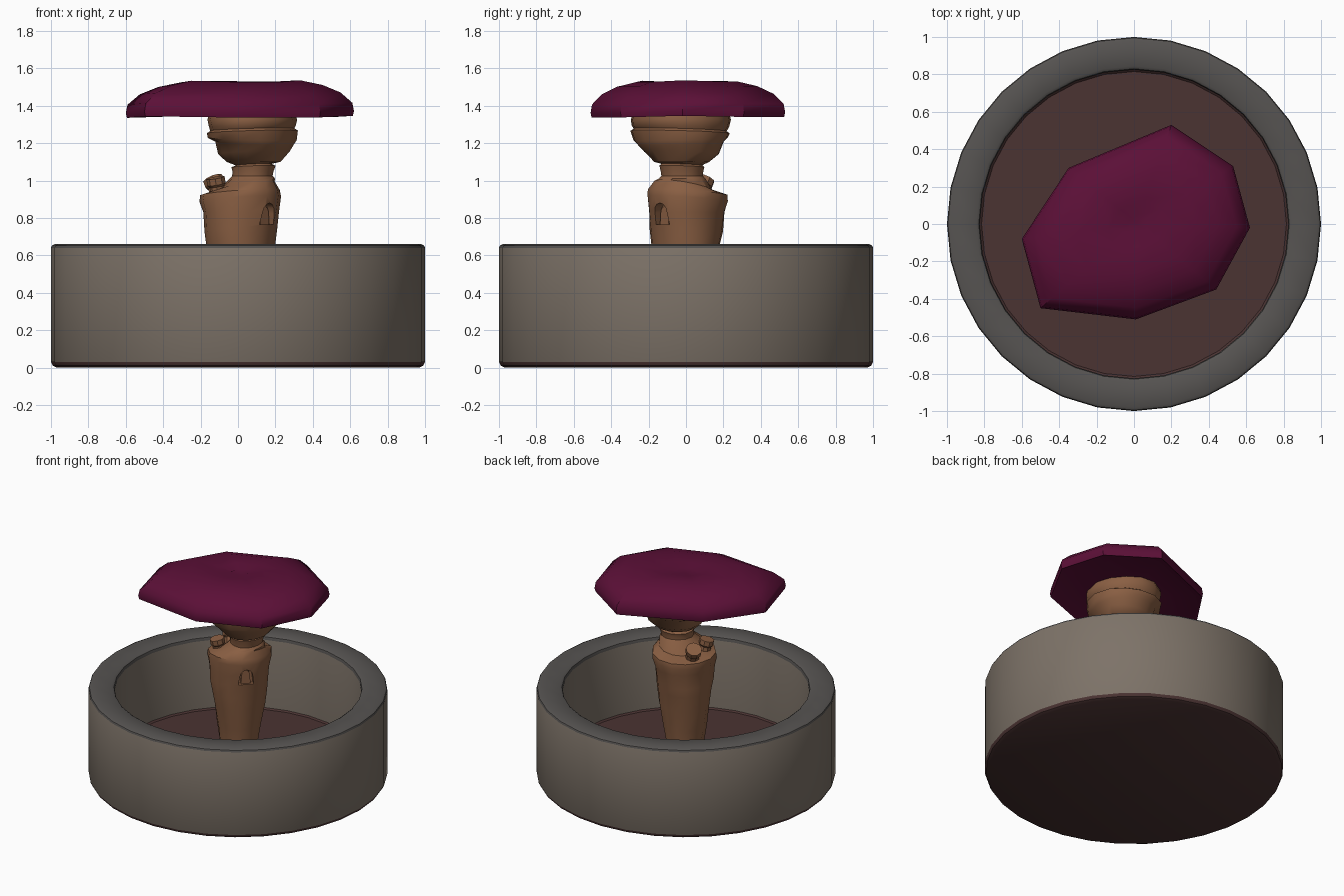
import bpy, bmesh, math
from mathutils import Vector

if "Cube" in bpy.data.objects:
    bpy.data.objects.remove(bpy.data.objects["Cube"])

def mat(name, rgb):
    m = bpy.data.materials.new(name)
    m.diffuse_color = (*rgb, 1)
    m.use_nodes = True
    m.node_tree.nodes["Principled BSDF"].inputs["Base Color"].default_value = m.diffuse_color
    return m

STONE = mat("stone_grey", (0.205, 0.170, 0.138))
RIM = mat("dark_rim_grey", (0.093, 0.087, 0.083))
SOIL = mat("soil_brown", (0.069, 0.033, 0.032))
WOOD = mat("stem_brown", (0.255, 0.115, 0.056))
CAP = mat("cap_purple", (0.105, 0.005, 0.038))

def loft(name, rings, mats, bands=None, angle=35):
    """Skin a list of closed point rings, capping both ends; bands = material per band."""
    bm = bmesh.new()
    loops = [[bm.verts.new(p) for p in r] for r in rings]
    n = len(loops[0])
    for k in range(len(loops) - 1):
        for i in range(n):
            j = (i + 1) % n
            f = bm.faces.new((loops[k][i], loops[k][j], loops[k + 1][j], loops[k + 1][i]))
            f.material_index = bands[k] if bands else 0
    for lp, b in ((loops[0], 0), (loops[-1], -1)):
        f = bm.faces.new(lp)
        f.material_index = bands[b] if bands else 0
    bmesh.ops.recalc_face_normals(bm, faces=bm.faces)
    me = bpy.data.meshes.new(name)
    bm.to_mesh(me)
    bm.free()
    ob = bpy.data.objects.new(name, me)
    bpy.context.collection.objects.link(ob)
    for m in mats:
        me.materials.append(m)
    smooth(ob, angle)
    return ob

def smooth(ob, angle):
    bpy.ops.object.select_all(action='DESELECT')
    bpy.context.view_layer.objects.active = ob
    ob.select_set(True)
    bpy.ops.object.shade_smooth_by_angle(angle=math.radians(angle))

def circle(r, z, n=32):
    return [(r * math.cos(2 * math.pi * i / n), r * math.sin(2 * math.pi * i / n), z) for i in range(n)]

# round basin: dark base, stone wall, dark rim, stone inner wall, soil floor
basin = [(0.97, 0.0), (0.99, 0.01), (1.0, 0.03), (1.0, 0.64), (0.995, 0.652), (0.98, 0.66),
         (0.845, 0.66), (0.83, 0.65), (0.825, 0.63), (0.825, 0.13), (0.815, 0.12)]
loft("basin", [circle(r, z) for r, z in basin], [STONE, RIM, SOIL],
     [2, 2, 0, 1, 1, 1, 1, 1, 0, 2])

# gnarled stem: z, centre x, centre y, radius x, radius y, tilt toward front right
stem = [
    (0.11, 0.01, 0.00, 0.125, 0.125, 0), (0.25, 0.01, 0.00, 0.125, 0.13, 0),
    (0.40, 0.01, 0.00, 0.15, 0.145, 0.01), (0.55, 0.01, 0.00, 0.172, 0.17, 0.01),
    (0.66, 0.01, 0.00, 0.185, 0.185, 0), (0.74, 0.01, 0.00, 0.195, 0.198, 0.015),
    (0.83, 0.015, 0.00, 0.202, 0.205, 0), (0.90, 0.015, 0.005, 0.218, 0.218, 0.02),
    (0.935, 0.015, 0.005, 0.213, 0.215, 0.02), (0.97, 0.05, -0.015, 0.15, 0.155, 0.035),
    (1.01, 0.08, -0.02, 0.122, 0.125, 0.0), (1.025, 0.08, -0.02, 0.108, 0.112, 0),
    (1.05, 0.083, -0.02, 0.11, 0.115, 0), (1.075, 0.085, -0.02, 0.118, 0.122, 0.006),
    (1.085, 0.085, -0.02, 0.095, 0.11, 0.006), (1.10, 0.085, -0.02, 0.145, 0.15, 0),
    (1.15, 0.085, -0.02, 0.192, 0.205, 0.01), (1.20, 0.085, -0.025, 0.21, 0.235, -0.01),
    (1.222, 0.07, -0.025, 0.238, 0.255, -0.01), (1.26, 0.07, -0.03, 0.243, 0.268, 0.01),
    (1.272, 0.07, -0.03, 0.225, 0.25, 0.01), (1.29, 0.07, -0.03, 0.232, 0.262, 0.005),
    (1.325, 0.07, -0.03, 0.24, 0.27, 0), (1.36, 0.07, -0.03, 0.23, 0.26, 0)]
rings = []
for z, cx, cy, rx, ry, tilt in stem:
    ring = []
    for i in range(14):
        a = 2 * math.pi * i / 14
        w = 1 + 0.03 * math.sin(3 * a + 11 * z)      # spiralling folds
        ring.append((cx + rx * w * math.cos(a), cy + ry * w * math.sin(a),
                     z + tilt * math.cos(a + math.pi / 4)))
    rings.append(ring)
body = loft("stem", rings, [WOOD])

# arched doorway facing front right
OUT = Vector((1, -1, 0)).normalized()
SIDE = Vector((1, 1, 0)).normalized()

def arch(name, d0, d1, w, z0, z1):
    prof = [(-w, z0), (w, z0)]
    prof += [(0.85 * w * math.cos(t * math.pi / 6), z1 - w + w * math.sin(t * math.pi / 6)) for t in range(7)]
    return loft(name, [[OUT * d + SIDE * (s + 0.02) + Vector((0, 0, z)) for s, z in prof]
                       for d in (d0, d1)], [WOOD])

cutter = arch("door_cutter", 0.165, 0.4, 0.052, 0.765, 0.88)
mod = body.modifiers.new("doorway", 'BOOLEAN')
mod.object = cutter
mod.operation = 'DIFFERENCE'
mod.solver = 'EXACT'
bpy.context.view_layer.objects.active = body
bpy.ops.object.modifier_apply(modifier="doorway")
bpy.data.objects.remove(cutter)
smooth(body, 35)
arch("door", 0.15, 0.183, 0.033, 0.765, 0.862)

# cut branch stubs on the shoulder
def stub(name, base, tip, r0, r1, n=9):
    base, tip = Vector(base), Vector(tip)
    q = (tip - base).to_track_quat('Z', 'Y')
    spec = [(0, r0), (0.6, r0 * 0.9), (0.7, r1), (1, r1)]
    loft(name, [[base.lerp(tip, t) + q @ Vector(p) for p in circle(r, 0, n)] for t, r in spec], [WOOD])

stub("stub_back", (-0.09, 0.06, 0.90), (-0.135, 0.10, 1.01), 0.05, 0.055)
stub("stub_front", (-0.10, -0.06, 0.90), (-0.12, -0.075, 1.015), 0.045, 0.05)

# faceted cap: irregular octagon, domed with a shallow dent
outline = [(-0.60, -0.08), (-0.50, -0.45), (0.01, -0.51), (0.44, -0.35),
           (0.62, -0.02), (0.53, 0.31), (0.20, 0.53), (-0.35, 0.30)]
levels = [(0.4, 1.355), (0.95, 1.35), (0.99, 1.34), (1.0, 1.365), (0.985, 1.41), (0.88, 1.465),
          (0.72, 1.505), (0.52, 1.53), (0.25, 1.522), (0.1, 1.51)]
loft("cap", [[(0.02 + (x - 0.02) * s, y * s, z + 0.006 * math.sin(3 * x + 5 * y))
              for x, y in outline] for s, z in levels], [CAP], angle=40)
